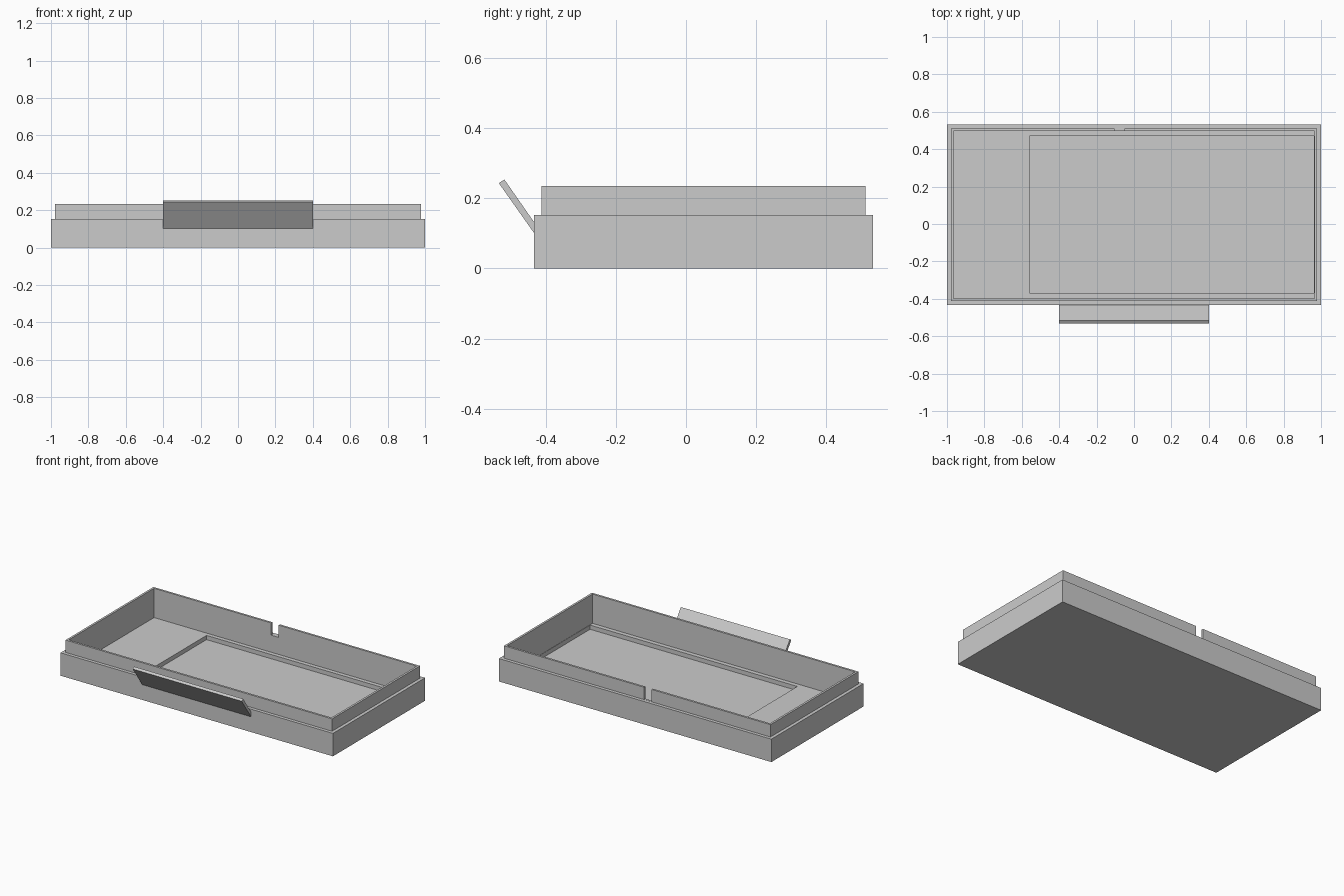
import bpy
import bmesh

default = bpy.data.objects.get("Cube")
if default:
    bpy.data.objects.remove(default, do_unlink=True)

grey = bpy.data.materials.new("plain grey")
grey.use_nodes = True
grey.diffuse_color = (0.6, 0.6, 0.6, 1)
grey.node_tree.nodes["Principled BSDF"].inputs["Base Color"].default_value = (0.6, 0.6, 0.6, 1)

FRONT, BACK = -0.433, 0.533
LEDGE_Z, RIM_Z, FLOOR_Z, POCKET_Z = 0.152, 0.234, 0.04, 0.012


def finish(name, bm):
    bmesh.ops.recalc_face_normals(bm, faces=bm.faces)
    mesh = bpy.data.meshes.new(name)
    bm.to_mesh(mesh)
    bm.free()
    mesh.materials.append(grey)
    obj = bpy.data.objects.new(name, mesh)
    bpy.context.collection.objects.link(obj)
    return obj


def skin(name, loops):
    """Bridge a list of vertex loops and cap both ends."""
    bm = bmesh.new()
    rings = [[bm.verts.new(p) for p in loop] for loop in loops]
    for a, b in zip(rings, rings[1:]):
        for i in range(len(a)):
            j = (i + 1) % len(a)
            bm.faces.new((a[i], a[j], b[j], b[i]))
    bm.faces.new(rings[0])
    bm.faces.new(rings[-1])
    return finish(name, bm)


def rect(x0, x1, y0, y1, z):
    return [(x0, y0, z), (x1, y0, z), (x1, y1, z), (x0, y1, z)]


def inset_rect(inset, z):
    return rect(-1 + inset, 1 - inset, FRONT + inset, BACK - inset, z)


def cut(target, name, x0, x1, y0, y1, z0, z1):
    cutter = skin(name, [rect(x0, x1, y0, y1, z) for z in (z0, z1)])
    cutter.hide_render = True
    cutter.hide_set(True)
    mod = target.modifiers.new(name, 'BOOLEAN')
    mod.operation = 'DIFFERENCE'
    mod.solver = 'EXACT'
    mod.object = cutter


# Hollow tray with a stepped outer ledge and a thin raised rim
tray = skin("tray", [inset_rect(i, z) for i, z in (
    (0, 0), (0, LEDGE_Z), (0.022, LEDGE_Z),
    (0.022, RIM_Z), (0.036, RIM_Z), (0.036, FLOOR_Z))])

# Recessed pocket in the floor and a notch through the back rim
cut(tray, "pocket_cutter", -0.56, 0.962, -0.368, 0.47, POCKET_Z, 0.1)
cut(tray, "notch_cutter", -0.105, -0.05, 0.45, 0.525, LEDGE_Z + 0.001, 0.3)

# Apply the cuts so the tray is a plain finished mesh
bpy.context.view_layer.objects.active = tray
for mod in list(tray.modifiers):
    cutter = mod.object
    bpy.ops.object.modifier_apply(modifier=mod.name)
    bpy.data.objects.remove(cutter, do_unlink=True)

# Slanted front flap, rooted just inside the front wall
profile = [(-0.533, 0.243), (-0.517, 0.253), (-0.425, 0.121), (-0.425, 0.09)]
skin("front_flap", [[(x, y, z) for y, z in profile] for x in (-0.4, 0.4)])
